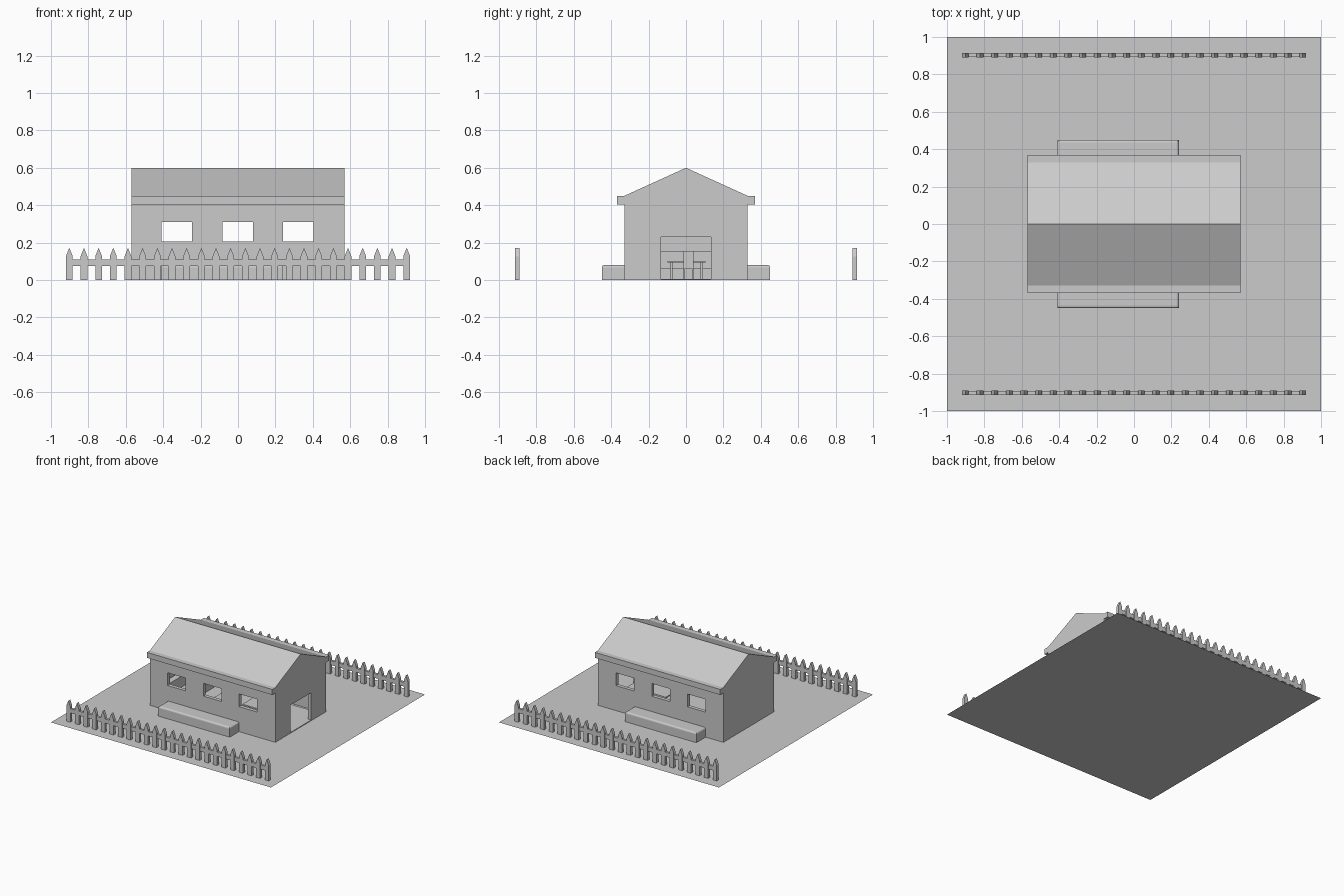
import bpy, bmesh

if "Cube" in bpy.data.objects:
    bpy.data.objects.remove(bpy.data.objects["Cube"])


def finish(name, bm):
    bmesh.ops.recalc_face_normals(bm, faces=bm.faces)
    me = bpy.data.meshes.new(name)
    bm.to_mesh(me)
    bm.free()
    ob = bpy.data.objects.new(name, me)
    bpy.context.collection.objects.link(ob)
    return ob


def add_box(bm, x0, x1, y0, y1, z0, z1):
    vs = bmesh.ops.create_cube(bm, size=1)["verts"]
    for v in vs:
        v.co.x = x1 if v.co.x > 0 else x0
        v.co.y = y1 if v.co.y > 0 else y0
        v.co.z = z1 if v.co.z > 0 else z0


def boxes(name, *dims):
    bm = bmesh.new()
    for d in dims:
        add_box(bm, *d)
    return finish(name, bm)


def add_prism(bm, pts, vec):
    f = bm.faces.new([bm.verts.new(p) for p in pts])
    r = bmesh.ops.extrude_face_region(bm, geom=[f], use_keep_orig=True)
    vs = [g for g in r["geom"] if isinstance(g, bmesh.types.BMVert)]
    bmesh.ops.translate(bm, vec=vec, verts=vs)


def cut(ob, *dims):
    cutter = boxes("cutter", dims)
    cutter.hide_render = True
    m = ob.modifiers.new("cut", "BOOLEAN")
    m.operation = "DIFFERENCE"
    m.solver = "EXACT"
    m.object = cutter
    bpy.context.view_layer.objects.active = ob
    bpy.ops.object.modifier_apply(modifier=m.name)
    bpy.data.objects.remove(cutter)


# Yard
bm = bmesh.new()
bmesh.ops.create_grid(bm, x_segments=1, y_segments=1, size=1)
finish("yard", bm)

# House shell: gabled profile with boxed eaves, hollowed and pierced
half = [(0.33, 0), (0.33, 0.405), (0.37, 0.405), (0.37, 0.45), (0.33, 0.45)]
profile = half + [(0, 0.6)] + [(-y, z) for y, z in reversed(half)]
bm = bmesh.new()
add_prism(bm, [(-0.57, y, z) for y, z in profile], (1.14, 0, 0))
house = finish("house", bm)
cut(house, -0.54, 0.54, -0.30, 0.30, -0.1, 0.405)
for x in (-0.327, -0.002, 0.323):
    cut(house, x - 0.082, x + 0.082, -0.5, 0.5, 0.205, 0.31)
cut(house, 0.5, 0.7, -0.135, 0.135, -0.1, 0.23)

# Floor mat
boxes("floor", (-0.25, 0.57, -0.275, 0.275, 0, 0.006))

# Planters along both long walls, rounded on the top edges
for name, s in (("front_planter", -1), ("back_planter", 1)):
    ys = sorted((s * 0.32, s * 0.45))
    bm = bmesh.new()
    add_box(bm, -0.41, 0.24, ys[0], ys[1], 0, 0.08)
    edges = [e for e in bm.edges if all(v.co.z > 0.05 for v in e.verts)]
    bmesh.ops.bevel(bm, geom=edges, offset=0.013, segments=3, profile=0.5,
                    affect="EDGES")
    finish(name, bm)

# Picket fences
N, W = 24, 0.018
for name, y in (("front_fence", -0.915), ("back_fence", 0.89)):
    bm = bmesh.new()
    add_box(bm, -0.92, 0.92, y + 0.003, y + 0.022, 0.075, 0.11)
    for i in range(N):
        x = -0.902 + 1.804 * i / (N - 1)
        shape = [(-W, 0), (W, 0), (W, 0.127), (0, 0.172), (-W, 0.127)]
        add_prism(bm, [(x + a, y, z) for a, z in shape], (0, 0.025, 0))
    finish(name, bm)

# Interior furniture
legs = [(x, x + 0.012, y, y + 0.012, 0, 0.095)
        for x in (0.13, 0.278) for y in (-0.083, 0.078)]
boxes("table", (0.11, 0.31, -0.1, 0.105, 0.093, 0.103), *legs)
legs = [(x, x + 0.008, y, y + 0.008, 0, 0.066)
        for x in (0.33, 0.382) for y in (-0.014, 0.032)]
boxes("chair", (0.33, 0.39, -0.014, 0.04, 0.062, 0.07),
      (0.382, 0.39, -0.014, 0.04, 0.07, 0.155), *legs)
boxes("sofa", (-0.53, -0.36, -0.2, 0.2, 0, 0.065),
      (-0.53, -0.48, -0.2, 0.2, 0.065, 0.155))
